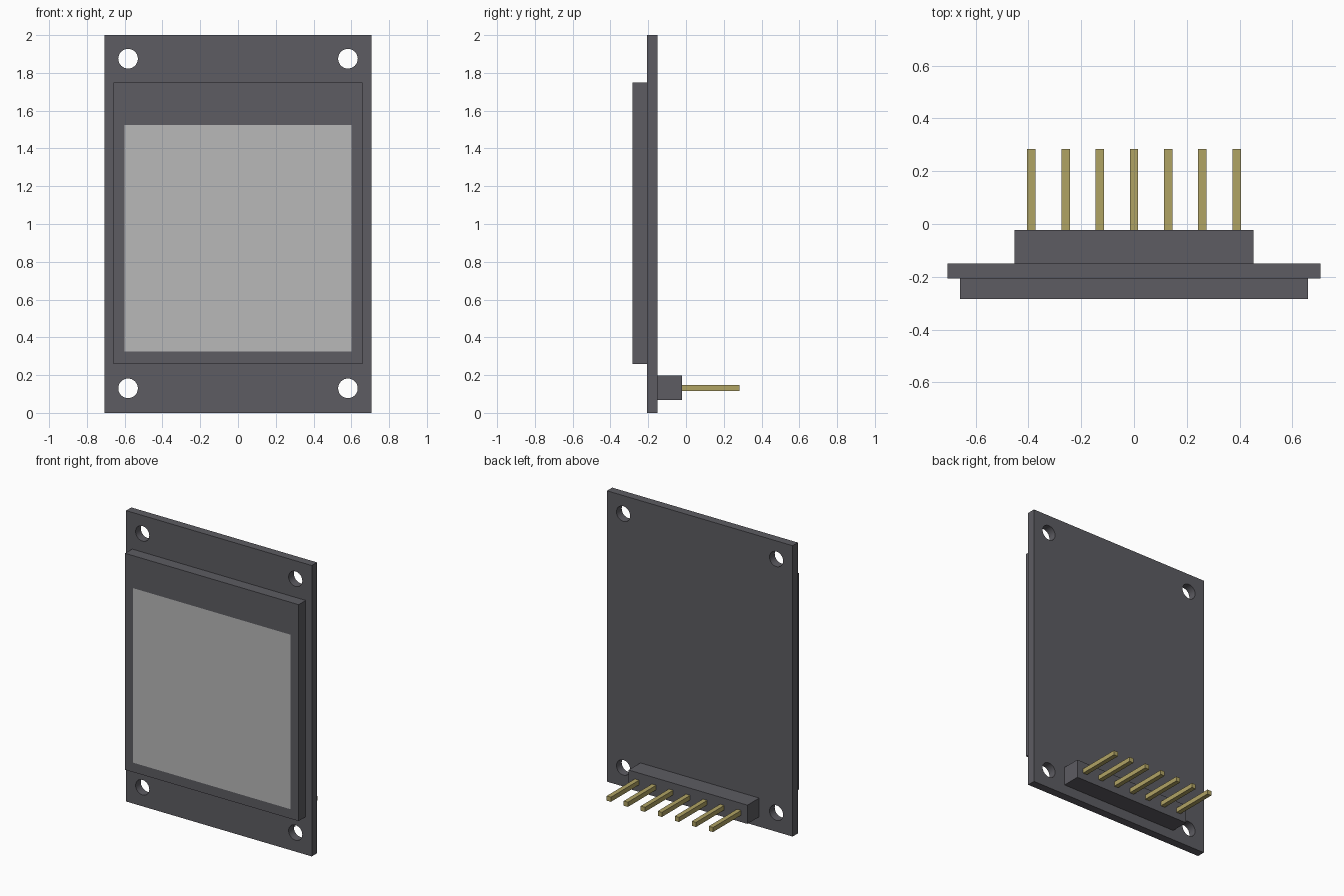
import bpy, bmesh
from mathutils import Matrix, Vector

if "Cube" in bpy.data.objects:
    bpy.data.objects.remove(bpy.data.objects["Cube"], do_unlink=True)


def material(name, rgb):
    mat = bpy.data.materials.new(name)
    mat.use_nodes = True
    mat.diffuse_color = (*rgb, 1)
    mat.node_tree.nodes["Principled BSDF"].inputs["Base Color"].default_value = (*rgb, 1)
    return mat


DARK = material("dark_grey", (0.109, 0.107, 0.122))
GLASS = material("light_grey", (0.48, 0.48, 0.48))
GOLD = material("pin_gold", (0.434, 0.366, 0.127))


def add_object(name, bm, *mats):
    mesh = bpy.data.meshes.new(name)
    bm.to_mesh(mesh)
    bm.free()
    for mat in mats:
        mesh.materials.append(mat)
    obj = bpy.data.objects.new(name, mesh)
    bpy.context.collection.objects.link(obj)
    return obj


def box(x, y, z):
    """Box mesh spanning the given (low, high) range on each axis."""
    bm = bmesh.new()
    size = [hi - lo for lo, hi in (x, y, z)]
    mid = [(hi + lo) / 2 for lo, hi in (x, y, z)]
    bmesh.ops.create_cube(bm, size=1, matrix=Matrix.Translation(mid) @ Matrix.Diagonal((*size, 1)))
    return bm


# Circuit board with four mounting holes
BACK = -0.15
board = add_object("circuit_board", box((-0.706, 0.706), (-0.207, BACK), (0, 2)), DARK)
holes = bmesh.new()
for x in (-0.582, 0.582):
    for z in (0.13, 1.875):
        bmesh.ops.create_cone(holes, cap_ends=True, segments=32, radius1=0.052, radius2=0.052, depth=0.4,
                              matrix=Matrix.Translation((x, BACK, z)) @ Matrix.Rotation(1.5707963, 4, "X"))
cutter = add_object("hole_cutter", holes, DARK)
cutter.hide_render = True
cut = board.modifiers.new("mounting_holes", "BOOLEAN")
cut.operation, cut.solver, cut.object = "DIFFERENCE", "EXACT", cutter
bpy.context.view_layer.objects.active = board
bpy.ops.object.modifier_apply(modifier=cut.name)
bpy.data.objects.remove(cutter, do_unlink=True)
board.select_set(True)
bpy.ops.object.shade_smooth_by_angle()

# Display module, its front face cut to leave a flush screen
WIDE, LOW, HIGH = 0.6, 0.325, 1.525
bm = box((-0.66, 0.66), (-0.284, -0.207), (0.26, 1.748))
for point, normal in (((-WIDE, 0, 0), "X"), ((WIDE, 0, 0), "X"), ((0, 0, LOW), "Z"), ((0, 0, HIGH), "Z")):
    axis = Vector((normal == "X", 0, normal == "Z"))
    bmesh.ops.bisect_plane(bm, geom=bm.verts[:] + bm.edges[:] + bm.faces[:], plane_co=point, plane_no=axis)
for face in bm.faces:
    c = face.calc_center_median()
    face.material_index = int(face.normal.y < -0.5 and abs(c.x) < WIDE and LOW < c.z < HIGH)
add_object("display_module", bm, DARK, GLASS)

# Pin header on the back
add_object("pin_header", box((-0.452, 0.452), (BACK, -0.022), (0.068, 0.197)), DARK)
for i in range(7):
    x = (i - 3) * 0.1295
    add_object(f"pin_{i + 1}", box((x - 0.016, x + 0.016), (-0.022, 0.284), (0.116, 0.148)), GOLD)
